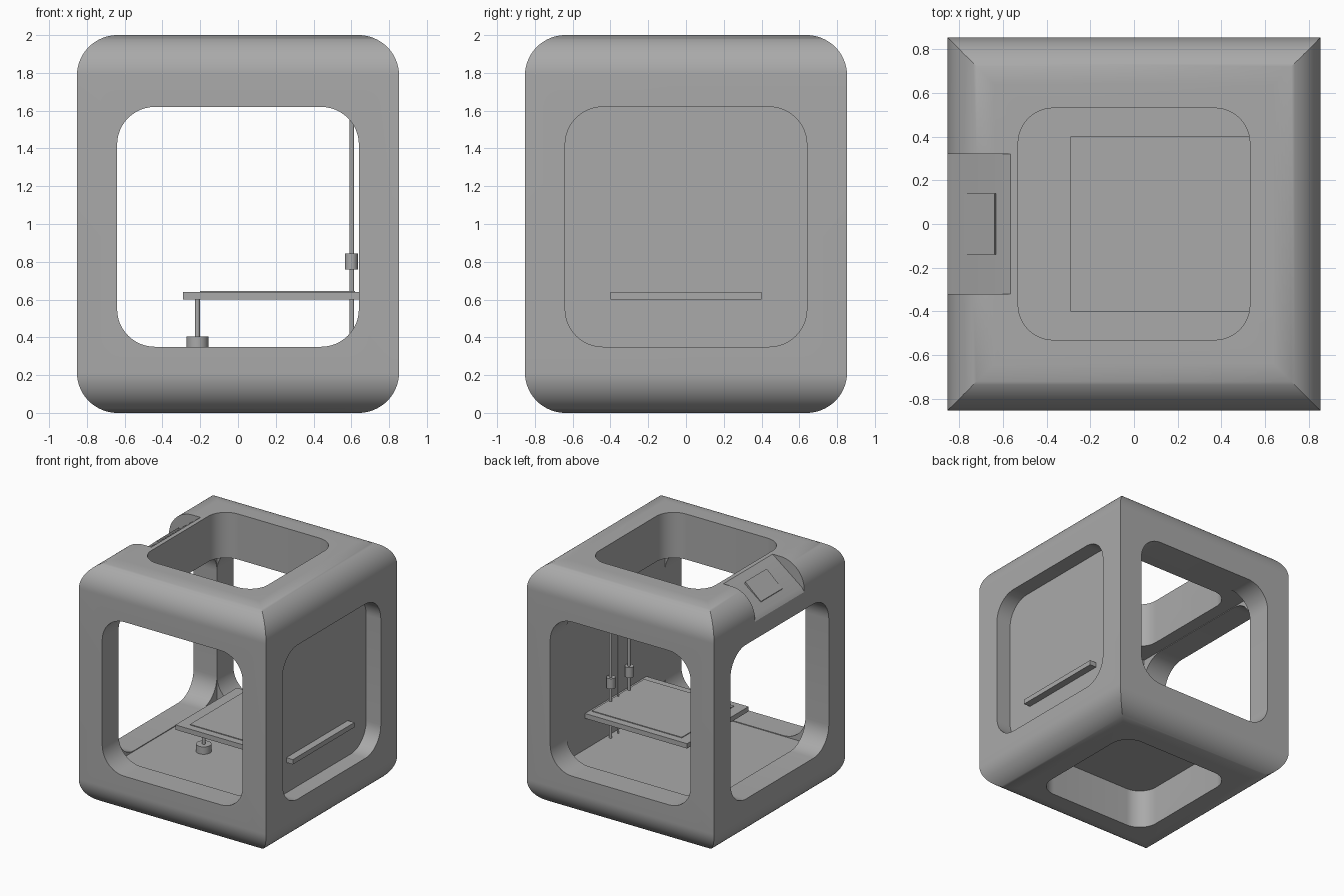
import bpy, bmesh, math
from mathutils import Vector

cube = bpy.data.objects.get("Cube")
if cube:
    bpy.data.objects.remove(cube, do_unlink=True)

grey = bpy.data.materials.new("plain grey")
grey.use_nodes = True
COLOUR = (0.4, 0.4, 0.4, 1)
grey.diffuse_color = COLOUR
grey.node_tree.nodes["Principled BSDF"].inputs["Base Color"].default_value = COLOUR

HALF, TOP = 0.853, 2.0        # outer shell
WIN, SILL, LINTEL = 0.64, 0.35, 1.62   # window opening


def rounded(u0, u1, v0, v1, r, steps=12):
    """Outline of a rounded rectangle."""
    pts = []
    corners = [(u1 - r, v1 - r), (u0 + r, v1 - r), (u0 + r, v0 + r), (u1 - r, v0 + r)]
    for q, (cu, cv) in enumerate(corners):
        for i in range(steps + 1):
            a = math.pi / 2 * (q + i / steps)
            pts.append((cu + r * math.cos(a), cv + r * math.sin(a)))
    return pts


def prism(name, outline, axis, start, end):
    """Extrude a flat outline along one axis."""
    place = {"x": lambda u, v, w: (w, u, v),
             "y": lambda u, v, w: (u, w, v),
             "z": lambda u, v, w: (u, v, w)}[axis]
    bm = bmesh.new()
    face = bm.faces.new([bm.verts.new(place(u, v, start)) for u, v in outline])
    moved = bmesh.ops.extrude_face_region(bm, geom=[face])["geom"]
    shift = Vector(place(0, 0, end - start))
    bmesh.ops.translate(bm, vec=shift, verts=[g for g in moved if isinstance(g, bmesh.types.BMVert)])
    bmesh.ops.recalc_face_normals(bm, faces=bm.faces)
    mesh = bpy.data.meshes.new(name)
    bm.to_mesh(mesh)
    bm.free()
    mesh.materials.append(grey)
    obj = bpy.data.objects.new(name, mesh)
    bpy.context.collection.objects.link(obj)
    return obj


def box(name, x, y, z):
    return prism(name, [(x[0], y[0]), (x[1], y[0]), (x[1], y[1]), (x[0], y[1])], "z", *z)


def smooth(obj):
    bpy.ops.object.select_all(action="DESELECT")
    obj.select_set(True)
    bpy.context.view_layer.objects.active = obj
    bpy.ops.object.shade_smooth_by_angle(angle=math.radians(30))


def cylinder(name, x, y, z0, z1, r):
    ring = [(x + r * math.cos(i * math.tau / 24), y + r * math.sin(i * math.tau / 24)) for i in range(24)]
    obj = prism(name, ring, "z", z0, z1)
    smooth(obj)
    return obj


def combine(target, tool, operation):
    """Apply a boolean and remove the tool."""
    tool.hide_render = True
    mod = target.modifiers.new("cut", "BOOLEAN")
    mod.operation, mod.object, mod.solver = operation, tool, "EXACT"
    bpy.context.view_layer.objects.active = target
    bpy.ops.object.modifier_apply(modifier=mod.name)
    bpy.data.objects.remove(tool, do_unlink=True)


# Shell: two rounded extrusions crossed, giving mitred corners
shell = rounded(-HALF, HALF, 0, TOP, 0.215, 20)
frame = prism("frame", shell, "y", -HALF, HALF)
combine(frame, prism("side_profile", shell, "x", -1, 1), "INTERSECT")

# Chamber, windows, top opening and underside recess
combine(frame, box("chamber", (-WIN, WIN), (-WIN, WIN), (SILL - 0.006, LINTEL + 0.005)), "DIFFERENCE")
window = rounded(-WIN, WIN, SILL, LINTEL, 0.2)
hole = rounded(-0.53, 0.53, -0.53, 0.53, 0.16)
cuts = [("front_back_window", window, "y", -1, 1),
        ("open_side_window", window, "x", -1, 0),
        ("closed_side_recess", window, "x", 0.72, 1),
        ("top_opening", hole, "z", 1.3, 2.1),
        ("underside_recess", hole, "z", -0.1, 0.325)]
for cut in cuts:
    combine(frame, prism(*cut), "DIFFERENCE")

# Sloped seat for the control panel on the top edge
seat = [(-0.565, 2.0), (-0.83, 1.80), (-0.856, 1.76), (-1, 1.76), (-1, 2.1), (-0.565, 2.1)]
combine(frame, prism("panel_seat", seat, "y", -0.32, 0.32), "DIFFERENCE")
smooth(frame)

# Control screen lying on the slope, slightly lifted on its upper edge
slope = 0.2 / 0.265
def on_slope(x, lift):
    return (x, 2.0 + (x + 0.565) * slope + lift)
prism("control_screen", [on_slope(-0.78, -0.01), on_slope(-0.63, -0.01),
                         on_slope(-0.637, 0.022), on_slope(-0.78, 0.005)], "y", -0.14, 0.14)

# Build platform passing through the closed side, with a thin sheet on top
box("platform", (-0.29, 0.78), (-0.4, 0.4), (0.6, 0.64))
box("platform_sheet", (-0.2, 0.62), (-0.34, 0.34), (0.64, 0.646))

# Paired guide rods with couplings, and levelling screws with knobs
for side, y in (("right", -0.12), ("left", 0.12)):
    cylinder("guide_rod_" + side, 0.603, y, SILL - 0.01, LINTEL + 0.01, 0.012)
    cylinder("rod_coupling_" + side, 0.6, y, 0.76, 0.845, 0.034)
    cylinder("levelling_screw_" + side, -0.215, y * 1.15, 0.38, 0.61, 0.013)
    cylinder("levelling_knob_" + side, -0.215, y * 1.15, SILL - 0.01, 0.405, 0.058)
cylinder("lead_screw", 0.603, 0.02, SILL - 0.01, LINTEL + 0.01, 0.007)
